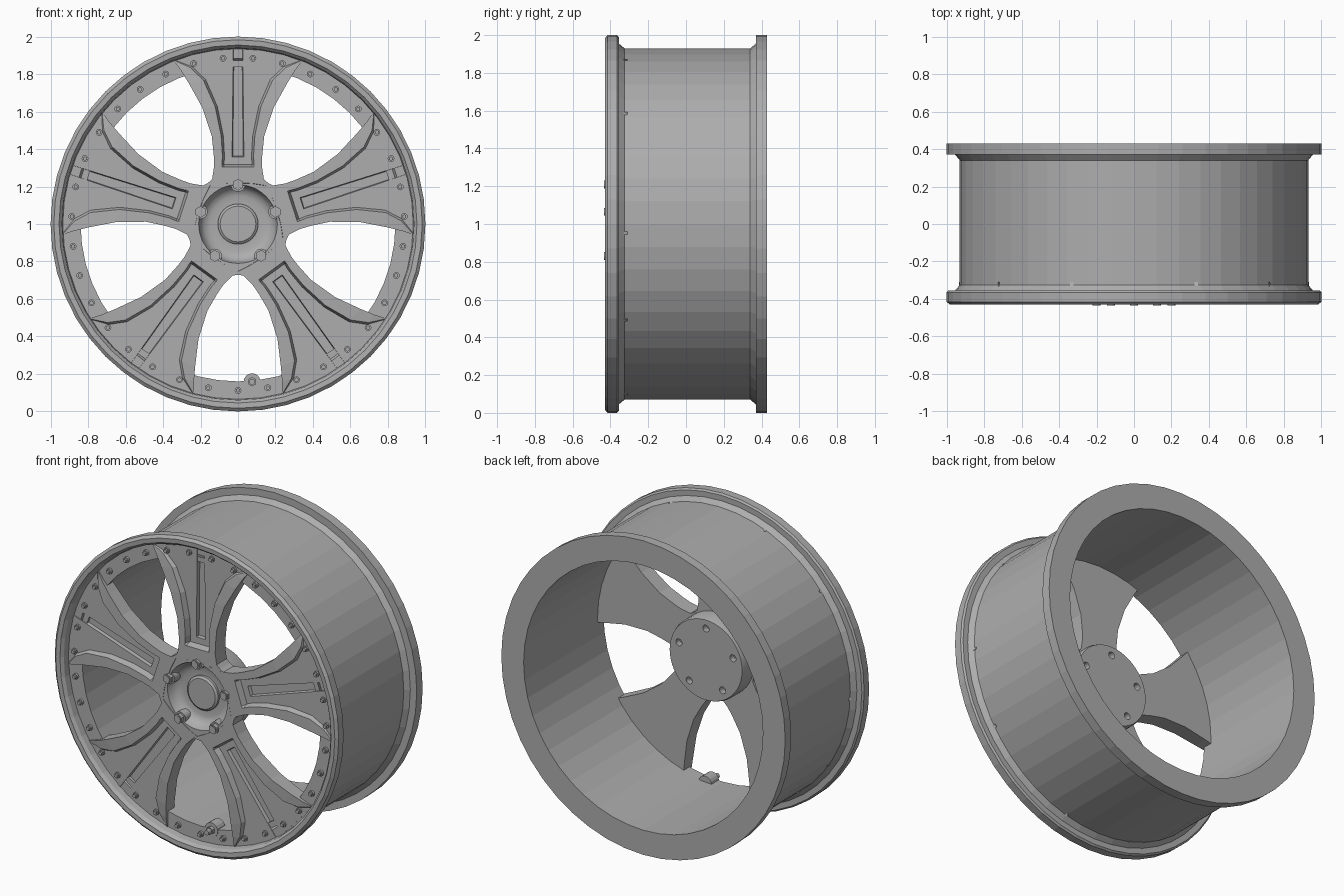
import bpy, bmesh, math
from mathutils import Matrix, Vector

cube = bpy.data.objects.get("Cube")
if cube:
    bpy.data.objects.remove(cube)

metal = bpy.data.materials.new("grey_metal")
metal.use_nodes = True
GREY = (0.42, 0.42, 0.42, 1)
metal.diffuse_color = GREY
metal.node_tree.nodes["Principled BSDF"].inputs["Base Color"].default_value = GREY


def finish(name, bm, smooth=None):
    """Turn a bmesh into an object standing with its axle at z = 1."""
    bmesh.ops.remove_doubles(bm, verts=bm.verts, dist=1e-5)
    bmesh.ops.recalc_face_normals(bm, faces=bm.faces)
    bm.transform(Matrix.Translation((0, 0, 1)))
    mesh = bpy.data.meshes.new(name)
    bm.to_mesh(mesh)
    bm.free()
    mesh.materials.append(metal)
    obj = bpy.data.objects.new(name, mesh)
    bpy.context.collection.objects.link(obj)
    if smooth:
        bpy.ops.object.select_all(action="DESELECT")
        obj.select_set(True)
        bpy.context.view_layer.objects.active = obj
        bpy.ops.object.shade_smooth_by_angle(angle=math.radians(smooth))
    return obj


def lathe(name, profile, sides, closed, smooth=None):
    """Spin (radius, y) points about the axle."""
    bm = bmesh.new()
    verts = [bm.verts.new((r, y, 0)) for r, y in profile]
    edges = [bm.edges.new(pair) for pair in zip(verts, verts[1:])]
    if closed:
        edges.append(bm.edges.new((verts[-1], verts[0])))
    bmesh.ops.spin(bm, geom=verts + edges, cent=(0, 0, 0), axis=(0, 1, 0),
                   angle=math.tau, steps=sides)
    return finish(name, bm, smooth)


def peg(bm, radius, angle, front, back, size, sides, tip=1.0):
    """Add a cylinder parallel to the axle at a polar position."""
    place = Matrix.Translation((radius * math.cos(angle), (front + back) / 2,
                                radius * math.sin(angle)))
    turn = Matrix.Rotation(math.pi / 2, 4, "X")
    bmesh.ops.create_cone(bm, cap_ends=True, segments=sides, radius1=size,
                          radius2=size * tip, depth=back - front, matrix=place @ turn)


# Rim: barrel, both flanges and the flat riveted ring
lathe("rim", [(0.84, -0.37), (0.935, -0.37), (0.94, -0.41), (0.955, -0.428),
              (0.983, -0.43), (1, -0.415), (1, -0.365), (0.99, -0.355),
              (0.955, -0.355), (0.93, -0.325), (0.93, 0.34), (0.955, 0.37),
              (1, 0.37), (1, 0.43), (0.843, 0.43)], 48, True)

# Hub: dished front with centre cap, solid back boss
hub = lathe("hub", [(0, -0.365), (0.095, -0.365), (0.108, -0.355), (0.108, -0.34),
                    (0.15, -0.34), (0.18, -0.35), (0.2, -0.375), (0.21, -0.41),
                    (0.262, -0.41), (0.262, -0.22), (0.255, -0.2), (0, -0.2)],
            48, False, 35)

FIFTHS = [math.pi / 2 + k * math.tau / 5 for k in range(5)]

# Bolt holes in the back of the hub
bm = bmesh.new()
for a in FIFTHS:
    peg(bm, 0.2, a, -0.24, -0.15, 0.022, 16)
cutter = finish("bolt_hole_cutter", bm)
cutter.hide_render = True
cutter.hide_viewport = True
cut = hub.modifiers.new("bolt_holes", "BOOLEAN")
cut.object = cutter
cut.solver = "EXACT"

# Spoke stations: distance out, half width, rib crest, pocket edge,
# rib height, pocket floor, slot floor, bulge
TOP, FLOOR, SLOT, BACK = -0.412, -0.374, -0.352, -0.31
STATIONS = [
    (0.20, 0.18, 0.085, 0.075, TOP, TOP, TOP, 0.02),
    (0.24, 0.138, 0.085, 0.075, TOP, TOP, TOP, 0.01),
    (0.305, 0.128, 0.085, 0.075, TOP, TOP, TOP, 0),
    (0.318, 0.128, 0.086, 0.075, TOP, FLOOR, FLOOR, 0),
    (0.358, 0.129, 0.083, 0.072, TOP, FLOOR, FLOOR, 0),
    (0.362, 0.129, 0.083, 0.072, TOP, FLOOR, SLOT, 0),
    (0.47, 0.14, 0.09, 0.078, TOP, FLOOR, SLOT, 0),
    (0.62, 0.19, 0.122, 0.11, -0.408, FLOOR, SLOT, 0.01),
    (0.75, 0.262, 0.185, 0.172, -0.398, FLOOR, SLOT, 0.035),
    (0.82, 0.305, 0.255, 0.242, -0.388, FLOOR, SLOT, 0.05),
    (0.87, 0.342, 0.338, 0.334, -0.376, FLOOR, SLOT, 0.065),
]


def section(v, outer, crest, pocket, top, floor, slot, bulge):
    """Cross-section loop of a spoke at one station."""
    slot_u = 0.036 - 0.012 * v
    half = [(outer, BACK), (outer, top), (crest, top), (pocket, floor),
            (slot_u, floor), (slot_u - 0.004, slot)]
    loop = half + [(-u, y) for u, y in reversed(half)]
    return [Vector((u, y, v + bulge * (1 - (u / outer) ** 2))) for u, y in loop]


for k, a in enumerate(FIFTHS):
    bm = bmesh.new()
    turn = Matrix.Rotation(-k * math.tau / 5, 3, "Y")
    loops = [[bm.verts.new(turn @ p) for p in section(*s)] for s in STATIONS]
    for low, high in zip(loops, loops[1:]):
        for i in range(len(low)):
            j = (i + 1) % len(low)
            bm.faces.new((low[i], low[j], high[j], high[i]))
    bm.faces.new(loops[0])
    bm.faces.new(loops[-1])
    finish(f"spoke_{k + 1}", bm)

# Wheel bolts: collar, hex head and round tip
bm = bmesh.new()
for a in FIFTHS:
    peg(bm, 0.21, a, -0.405, -0.33, 0.038, 20)
    peg(bm, 0.21, a, -0.428, -0.40, 0.031, 6)
    peg(bm, 0.21, a, -0.434, -0.42, 0.021, 16)
finish("wheel_bolts", bm)

# Rivets around the ring
bm = bmesh.new()
for k in range(35):
    a = -math.pi / 2 + k * math.tau / 35
    peg(bm, 0.888, a, -0.384, -0.36, 0.018, 12)
    peg(bm, 0.888, a, -0.396, -0.38, 0.012, 6)
finish("rivets", bm)

# Air valve on its small boss
bm = bmesh.new()
valve = math.atan2(-0.84, 0.075)
peg(bm, 0.845, valve, -0.375, -0.30, 0.045, 16)
peg(bm, 0.845, valve, -0.395, -0.36, 0.025, 6)
peg(bm, 0.845, valve, -0.425, -0.38, 0.016, 12)
finish("air_valve", bm)
